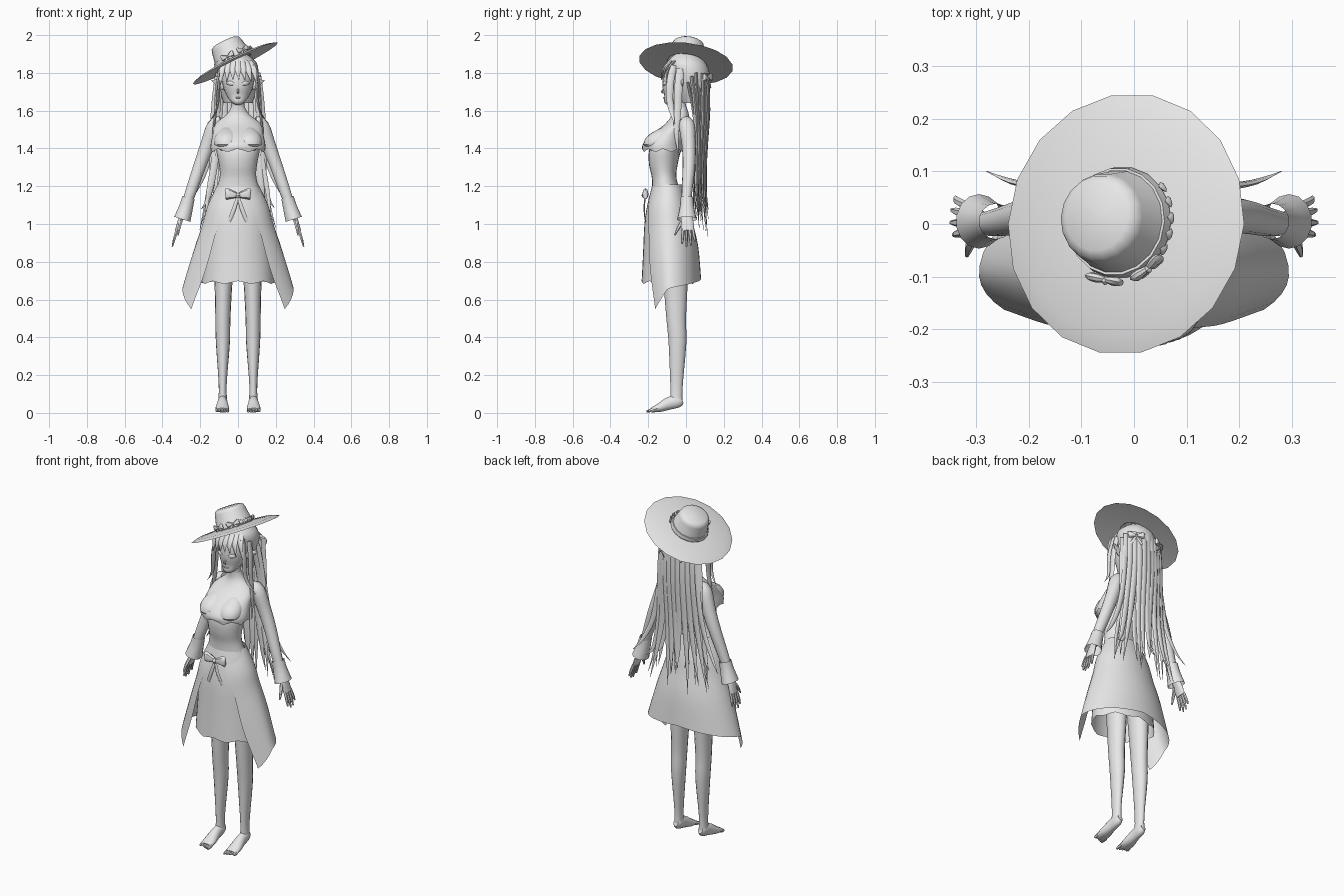
import bpy, bmesh, math, random
from mathutils import Matrix, Vector

random.seed(4)
if "Cube" in bpy.data.objects:
    bpy.data.objects.remove(bpy.data.objects["Cube"], do_unlink=True)

grey = bpy.data.materials.new("plain_grey")
grey.use_nodes = True
colour = (0.8, 0.8, 0.8, 1)
grey.diffuse_color = colour
for node in grey.node_tree.nodes:
    if node.type == 'BSDF_PRINCIPLED':
        node.inputs["Base Color"].default_value = colour
parts = []


def build(name, verts, faces, mirror=False, mat=None):
    """Make a mesh object, optionally mirrored left to right."""
    mesh = bpy.data.meshes.new(name)
    mesh.from_pydata([mat @ v if mat else v for v in verts], [], faces)
    bm = bmesh.new()
    bm.from_mesh(mesh)
    bmesh.ops.recalc_face_normals(bm, faces=bm.faces)
    bm.to_mesh(mesh)
    bm.free()
    mesh.materials.append(grey)
    obj = bpy.data.objects.new(name, mesh)
    bpy.context.collection.objects.link(obj)
    if mirror:
        obj.modifiers.new("mirror", 'MIRROR').use_clip = False
    parts.append(obj)
    return obj


def smooth(rows, steps):
    """Catmull-Rom interpolation through rows of numbers."""
    rows = [Vector(r) for r in rows]
    last = len(rows) - 1
    out = []
    for i in range(last):
        a, b, c, d = (rows[min(max(j, 0), last)] for j in range(i - 1, i + 3))
        for k in range(steps):
            t = k / steps
            out.append(b + (c - a) * (t / 2) + (a * 2 - b * 5 + c * 4 - d) * (t * t / 2)
                       + (b * 3 - a - c * 3 + d) * (t ** 3 / 2))
    return out + [rows[last]]


def tube(name, rows, sides=12, ref=None, mirror=False, steps=3, caps=True, wave=0, mat=None):
    """Loft ellipses; each row is x, y, z and two radii. Without ref the rings lie flat."""
    rows = smooth(rows, steps)
    verts, faces = [], []
    for i, row in enumerate(rows):
        centre = Vector(row[:3])
        across, along = Vector((1, 0, 0)), Vector((0, 1, 0))
        if ref:
            after, before = rows[min(i + 1, len(rows) - 1)], rows[max(i - 1, 0)]
            tangent = (Vector(after[:3]) - Vector(before[:3])).normalized()
            across = Vector(ref)
            across = (across - tangent * across.dot(tangent)).normalized()
            along = tangent.cross(across)
        for j in range(sides):
            ang = math.tau * j / sides
            v = centre + across * max(row[3], .001) * math.cos(ang) + along * max(row[4], .001) * math.sin(ang)
            if i == 0:
                v.z += wave * math.cos(8 * ang)
            verts.append(v)
    for i in range(len(rows) - 1):
        for j in range(sides):
            k = (j + 1) % sides
            faces.append([i * sides + j, i * sides + k, (i + 1) * sides + k, (i + 1) * sides + j])
    if caps:
        faces.append(list(range(sides)))
        faces.append(list(range(len(verts) - sides, len(verts))))
    return build(name, verts, faces, mirror, mat)


def strand(name, points, width, mirror=False, ref=(1, 0, 0)):
    """Flat tapering lock of hair."""
    last = len(points) - 1
    rows = []
    for i, p in enumerate(points):
        w = width * (1 - (i / last) ** 3)
        rows.append((*p, w, w * .45))
    return tube(name, rows, 6, ref, mirror)


def bow(name, mat, size, tail, mirror=False):
    """Two flared loops, a knot and two tails, facing -y."""
    mat = mat @ Matrix.Scale(size, 4)
    for s in (-1, 1):
        tube(name + "_loop", [(0, 0, 0, .15, .15), (s * .5, 0, .1, .35, .25),
                              (s * .9, 0, .15, .45, .2), (s, 0, .15, .3, .08)], 8, (0, 0, 1), mirror, 2, mat=mat)
        tube(name + "_tail", [(0, 0, 0, .1, .06), (s * .3, -.1, -tail / 2, .16, .06),
                              (s * .7, 0, -tail, .14, .04)], 6, (1, 0, 0), mirror, 2, mat=mat)
    tube(name + "_knot", [(0, -.05, -.2, .12, .1), (0, -.05, 0, .2, .25), (0, -.05, .2, .12, .1)], 8, None, mirror, mat=mat)


# Head, face and ears
tube("head", [(0, -.09, 1.63, .01, .01), (0, -.08, 1.645, .035, .035), (0, -.055, 1.68, .06, .06),
              (0, -.035, 1.73, .08, .09), (0, -.02, 1.8, .09, .1), (0, -.01, 1.87, .07, .08),
              (0, 0, 1.91, .03, .04)], 20)
tube("nose", [(0, -.115, 1.72, .006, .004), (0, -.128, 1.7, .006, .006), (0, -.118, 1.69, .004, .004)], 6)
tube("mouth", [(-.015, -.114, 1.67, .003, .003), (0, -.118, 1.668, .004, .004), (.015, -.114, 1.67, .003, .003)], 6, (0, 0, 1))
tube("eye", [(.016, -.12, 1.74, .005, .004), (.04, -.115, 1.745, .012, .006), (.062, -.098, 1.745, .004, .004)], 8, (0, 0, 1), True)
tube("ear", [(.07, -.03, 1.73, .025, .012), (.1, -.025, 1.745, .022, .01), (.14, -.01, 1.76, .001, .001)], 8, (0, 0, 1), True)

# Torso, corset and bodice with an overhanging scalloped hem
tube("torso", [(0, -.1, 1.14, .13, .08), (0, -.115, 1.24, .098, .065), (0, -.12, 1.31, .1, .075),
               (0, -.11, 1.39, .115, .085), (0, -.07, 1.46, .12, .085), (0, -.03, 1.53, .11, .05),
               (0, -.03, 1.58, .045, .04), (0, -.04, 1.67, .03, .032)], 24)
tube("bodice", [(0, -.12, 1.39, .145, .11), (0, -.12, 1.42, .145, .11), (0, -.095, 1.47, .135, .095),
                (0, -.045, 1.53, .12, .065), (0, -.03, 1.58, .06, .045), (0, -.035, 1.62, .036, .038)],
     32, wave=.01, caps=False)
tube("bust", [(.06, -.155, 1.39, .03, .03), (.062, -.16, 1.42, .065, .065),
              (.06, -.14, 1.47, .06, .06), (.055, -.1, 1.51, .03, .03)], 16, mirror=True)

# Arms, cuffs and hands
tube("arm", [(.09, .0, 1.54, .03, .03), (.125, .005, 1.52, .042, .04), (.165, .015, 1.41, .036, .038),
             (.205, .015, 1.3, .033, .034), (.25, .005, 1.17, .028, .03), (.285, 0, 1.07, .022, .024)], 14, (0, 1, 0), True)
tube("cuff", [(.262, .005, 1.14, .034, .034), (.275, .005, 1.09, .038, .038), (.295, .005, 1.025, .052, .046)],
     14, (0, 1, 0), True, caps=False)
tube("palm", [(.285, 0, 1.07, .02, .016), (.305, .005, 1.02, .033, .014), (.322, .01, .965, .034, .012)], 10, (0, 1, 0), True)
for i in range(4):
    y = -.015 + i * .017
    drop = (.015, 0, .005, .025)[i]
    tube("finger_%d" % i, [(.32, y, .975, .008, .008), (.335, y * 1.2, .93, .008, .008),
                           (.348 - drop / 3, y * 1.4, .88 + drop, .004, .004)], 6, (0, 1, 0), True)
tube("thumb", [(.3, -.015, 1.02, .011, .01), (.312, -.04, .98, .009, .009), (.318, -.06, .94, .004, .004)], 6, (0, 1, 0), True)

# Legs and bare feet
tube("leg", [(.075, -.06, 1, .07, .075), (.077, -.055, .7, .048, .064), (.08, -.052, .5, .04, .052),
             (.08, -.045, .37, .037, .047), (.081, -.05, .15, .021, .033), (.081, -.05, .06, .024, .032)], 16, mirror=True)
tube("foot", [(.081, -.02, .07, .015, .02), (.081, -.04, .063, .024, .034), (.082, -.09, .05, .028, .034),
              (.083, -.14, .028, .036, .024), (.083, -.185, .014, .036, .012)], 14, (1, 0, 0), True)
for i in range(5):
    x = .054 + i * .0145
    tube("toe_%d" % i, [(x, -.17, .015, .007, .01), (x, -.19, .012, .008, .01),
                        (x, -.21 + i * .005, .008, .005, .006)], 6, (1, 0, 0), True)

# Inner skirt
tube("inner_skirt", [(0, -.095, .69, .19, .14), (0, -.095, .85, .178, .132), (0, -.1, 1, .165, .12),
                     (0, -.1, 1.1, .15, .105), (0, -.105, 1.2, .11, .075)], 32, wave=.008, caps=False)

# Overskirt, open at the front with long pointed corners
rows = smooth([(1.21, .108, .075, .075, -75), (1.1, .16, .11, .115, -66), (1, .188, .13, .13, -52),
               (.85, .238, .16, .135, -45), (.66, .295, .175, .125, -33)], 4)
verts, faces, cols = [], [], 16
for i, (z, wide, back, front, edge) in enumerate(rows):
    t = i / (len(rows) - 1)
    for j in range(cols + 1):
        deg = 90 + (edge - 90) * j / cols
        ang = math.radians(deg)
        depth = back if deg > 0 else front
        hem = .05 * deg / 90 if deg > 0 else .11 * deg / 33
        verts.append(Vector((wide * math.cos(ang), -.095 + depth * math.sin(ang), z + hem * t * t)))
for i in range(len(rows) - 1):
    for j in range(cols):
        a = i * (cols + 1) + j
        faces.append([a, a + 1, a + cols + 2, a + cols + 1])
build("overskirt", verts, faces, True)
bow("waist_bow", Matrix.Translation((0, -.215, 1.15)), .068, 2)

# Hair cap, fringe and locks
tube("hair_cap", [(0, .04, 1.64, .075, .06), (0, .035, 1.72, .1, .085), (0, .02, 1.8, .108, .105),
                  (0, .005, 1.86, .095, .095), (0, 0, 1.91, .03, .04)], 20)
for i in range(7):
    x = (i - 3) * .028
    curve = x * x * 4
    strand("fringe_%d" % i, [(x * .7, -.09 + curve, 1.86), (x, -.124 + curve, 1.815),
                             (x * 1.15 + .005, -.132 + curve, 1.765 - curve)], .018)
for layer in range(2):
    for i in range(9):
        x = (i - 4) * .024
        y = .115 - layer * .035 - x * x * 3
        end = random.uniform(.92, 1.12)
        sway = random.uniform(-.025, .025)
        strand("back_lock_%d_%d" % (layer, i),
               [(x, y, 1.8), (x * 1.08, y + .005, 1.6), (x * 1.2 + sway / 3, y - .01, 1.35),
                (x * 1.45 + sway, y - .008, 1.15), (x * 1.7 + sway * 2, y + .005, end)], .022)
strand("face_lock", [(.08, -.07, 1.84), (.1, -.085, 1.74), (.105, -.085, 1.65), (.12, -.075, 1.59), (.16, -.06, 1.53)], .02, True, (0, 1, 0))
strand("temple_lock", [(.095, -.03, 1.82), (.112, -.04, 1.72), (.118, -.045, 1.6), (.13, -.05, 1.48), (.12, -.04, 1.36)], .022, True, (0, 1, 0))
strand("shoulder_lock", [(.1, .03, 1.78), (.12, .05, 1.6), (.13, .06, 1.4), (.14, .06, 1.2), (.2, .07, .98)], .024, True)
strand("inner_lock", [(.1, .01, 1.75), (.115, .045, 1.55), (.125, .045, 1.35), (.16, .04, 1.15), (.17, .04, 1)], .018, True)
strand("outer_lock", [(.1, .05, 1.75), (.13, .07, 1.5), (.17, .07, 1.3), (.23, .08, 1.17), (.28, .1, 1.1)], .018, True)
turn = Matrix.Rotation(math.radians(150), 4, 'Z')
bow("hair_bow", Matrix.Translation((.08, .115, 1.77)) @ turn, .045, 1.1, True)

# Tilted wide-brimmed hat with band and bows
tilt = (Matrix.Translation((-.015, 0, 1.85)) @ Matrix.Rotation(math.radians(-26), 4, 'Y')
        @ Matrix.Rotation(math.radians(-6), 4, 'X'))
profile = [(.001, .11), (.075, .1), (.09, .02), (.1, .008), (.21, .004), (.25, 0), (.215, .012),
           (.105, .02), (.1, .03), (.086, .105), (.08, .12), (.065, .129), (.001, .131)]
tube("hat", [(0, 0, h, r, r) for r, h in profile], 18, steps=1, mat=tilt)
tube("hat_band", [(0, 0, h, r, r) for r, h in ((.104, .02), (.107, .025), (.103, .045), (.098, .045))],
     18, steps=1, caps=False, mat=tilt)
for k, deg in enumerate((-10, 38)):
    spot = Matrix.Rotation(math.radians(deg), 4, 'Z') @ Matrix.Translation((0, -.112, .038))
    bow("hat_bow_%d" % k, tilt @ spot, .036, .6)
for k in range(5):
    spot = Matrix.Rotation(math.radians(62 + k * 16), 4, 'Z') @ Matrix.Translation((0, -.108, .035))
    tube("hat_leaf_%d" % k, [(0, 0, -.012, .002, .002), (0, -.006, 0, .012, .005), (0, -.004, .016, .001, .001)],
         6, mat=tilt @ spot)

# Smooth shading with sharp edges kept
bpy.ops.object.select_all(action='DESELECT')
for obj in parts:
    obj.select_set(True)
bpy.context.view_layer.objects.active = parts[0]
bpy.ops.object.shade_smooth_by_angle(angle=math.radians(40))
